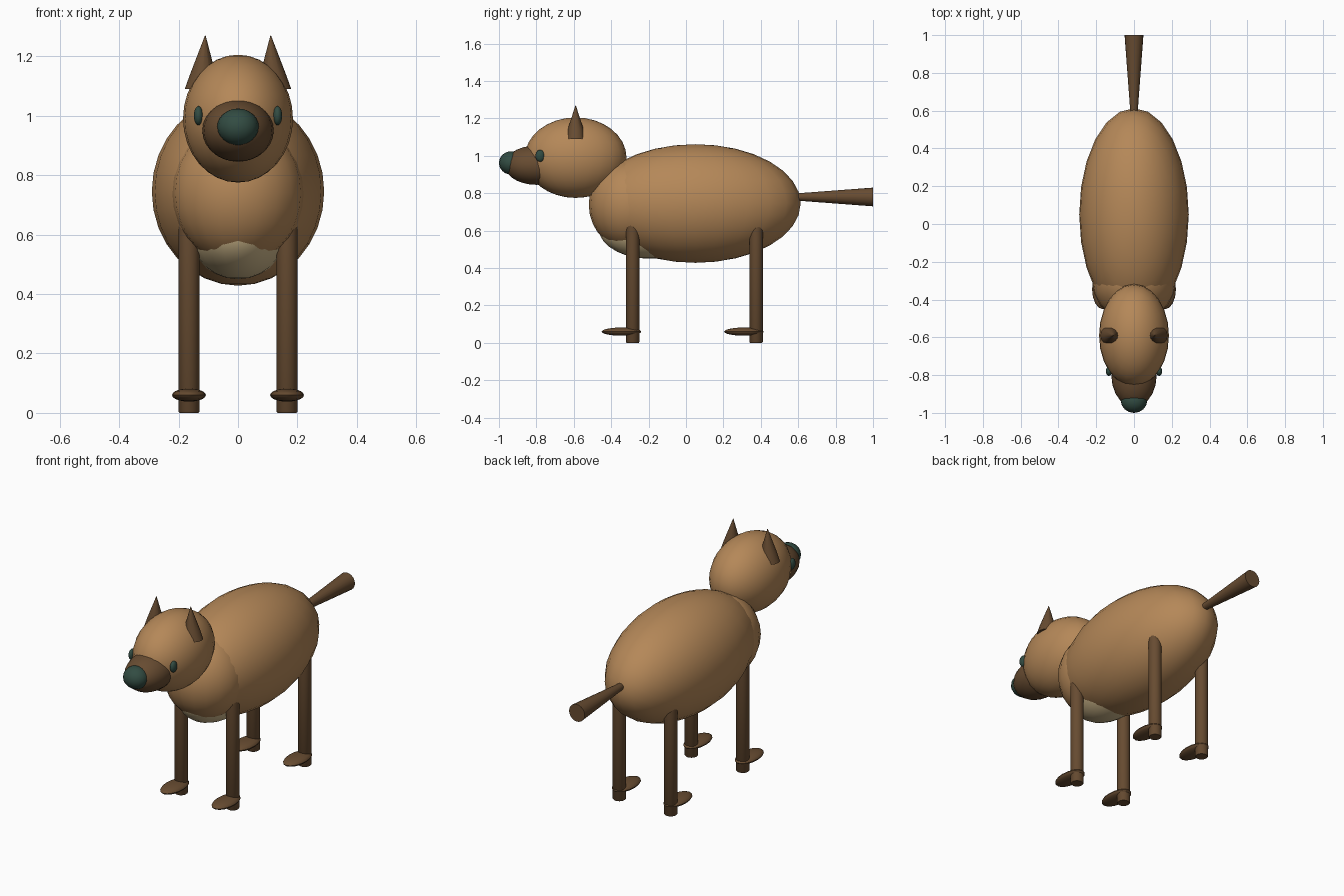
import bpy, bmesh, math
from mathutils import Matrix

if "Cube" in bpy.data.objects:
    bpy.data.objects.remove(bpy.data.objects["Cube"])


def material(name, rgb):
    m = bpy.data.materials.new(name)
    m.diffuse_color = (*rgb, 1)
    m.use_nodes = True
    m.node_tree.nodes["Principled BSDF"].inputs["Base Color"].default_value = m.diffuse_color
    return m


TAN = material("tan fur", (0.46, 0.245, 0.098))
BROWN = material("dark brown fur", (0.137, 0.072, 0.031))
CREAM = material("cream fur", (0.62, 0.48, 0.26))
TEAL = material("dark teal", (0.032, 0.072, 0.055))


def finish(name, bm, mat):
    bmesh.ops.recalc_face_normals(bm, faces=bm.faces)
    me = bpy.data.meshes.new(name)
    bm.to_mesh(me)
    bm.free()
    me.materials.append(mat)
    ob = bpy.data.objects.new(name, me)
    bpy.context.collection.objects.link(ob)
    bpy.ops.object.select_all(action='DESELECT')
    ob.select_set(True)
    bpy.context.view_layer.objects.active = ob
    bpy.ops.object.shade_smooth_by_angle(angle=math.radians(40))
    return ob


def ellipsoid(name, centre, radii, mat, seg=20, rings=14):
    bm = bmesh.new()
    bmesh.ops.create_uvsphere(bm, u_segments=seg, v_segments=rings, radius=1,
                              matrix=Matrix.Translation(centre) @ Matrix.Diagonal((*radii, 1)))
    return finish(name, bm, mat)


def loft(name, sections, mat, axis='Z', seg=20):
    """Skin circles given as (centre, radius) along one axis, capped at both ends."""
    bm = bmesh.new()
    rows = []
    for (cx, cy, cz), r in sections:
        row = []
        for i in range(seg):
            a = 2 * math.pi * i / seg
            u, v = r * math.cos(a), r * math.sin(a)
            row.append(bm.verts.new((cx + u, cy + v, cz) if axis == 'Z' else (cx + u, cy, cz + v)))
        rows.append(row)
    for lo, hi in zip(rows, rows[1:]):
        for i in range(seg):
            j = (i + 1) % seg
            bm.faces.new((lo[i], lo[j], hi[j], hi[i]))
    bm.faces.new(rows[0])
    bm.faces.new(rows[-1])
    return finish(name, bm, mat)


# Torso
ellipsoid("body", (0, 0.05, 0.745), (0.29, 0.563, 0.317), TAN, 24, 16)
ellipsoid("chest", (0, -0.30, 0.74), (0.222, 0.22, 0.24), TAN)
ellipsoid("belly_patch", (0, -0.20, 0.62), (0.17, 0.27, 0.17), CREAM)

# Head
ellipsoid("head", (0, -0.59, 0.99), (0.185, 0.272, 0.215), TAN, 24, 16)
ellipsoid("muzzle", (0, -0.80, 0.95), (0.12, 0.17, 0.105), BROWN)
ellipsoid("nose", (0, -0.935, 0.962), (0.07, 0.065, 0.062), TEAL, 16, 12)

for side, s in (("left", 1), ("right", -1)):
    ellipsoid(side + "_eye", (s * 0.133, -0.78, 1.0), (0.016, 0.025, 0.032), TEAL, 14, 10)
    # Ears lean inward to a point
    loft(side + "_ear", [((s * 0.13, -0.59, 1.09), 0.049),
                         ((s * 0.118, -0.59, 1.14), 0.043),
                         ((s * 0.11, -0.59, 1.27), 0.001)], BROWN, seg=12)
    # Legs and flat paws
    for end, ly, py in (("front", -0.285, -0.345), ("back", 0.375, 0.31)):
        x = s * 0.165
        loft(f"{end}_{side}_leg", [((x, ly, 0), 0.032), ((x, ly, 0.005), 0.036),
                                   ((x, ly, 0.65), 0.036)], BROWN)
        ellipsoid(f"{end}_{side}_paw", (x, py, 0.06), (0.057, 0.106, 0.022), BROWN, 16, 10)

# Tail widens toward its flat end
loft("tail", [((0, 0.56, 0.78), 0.017), ((0, 1.0, 0.78), 0.05)], BROWN, axis='Y')
